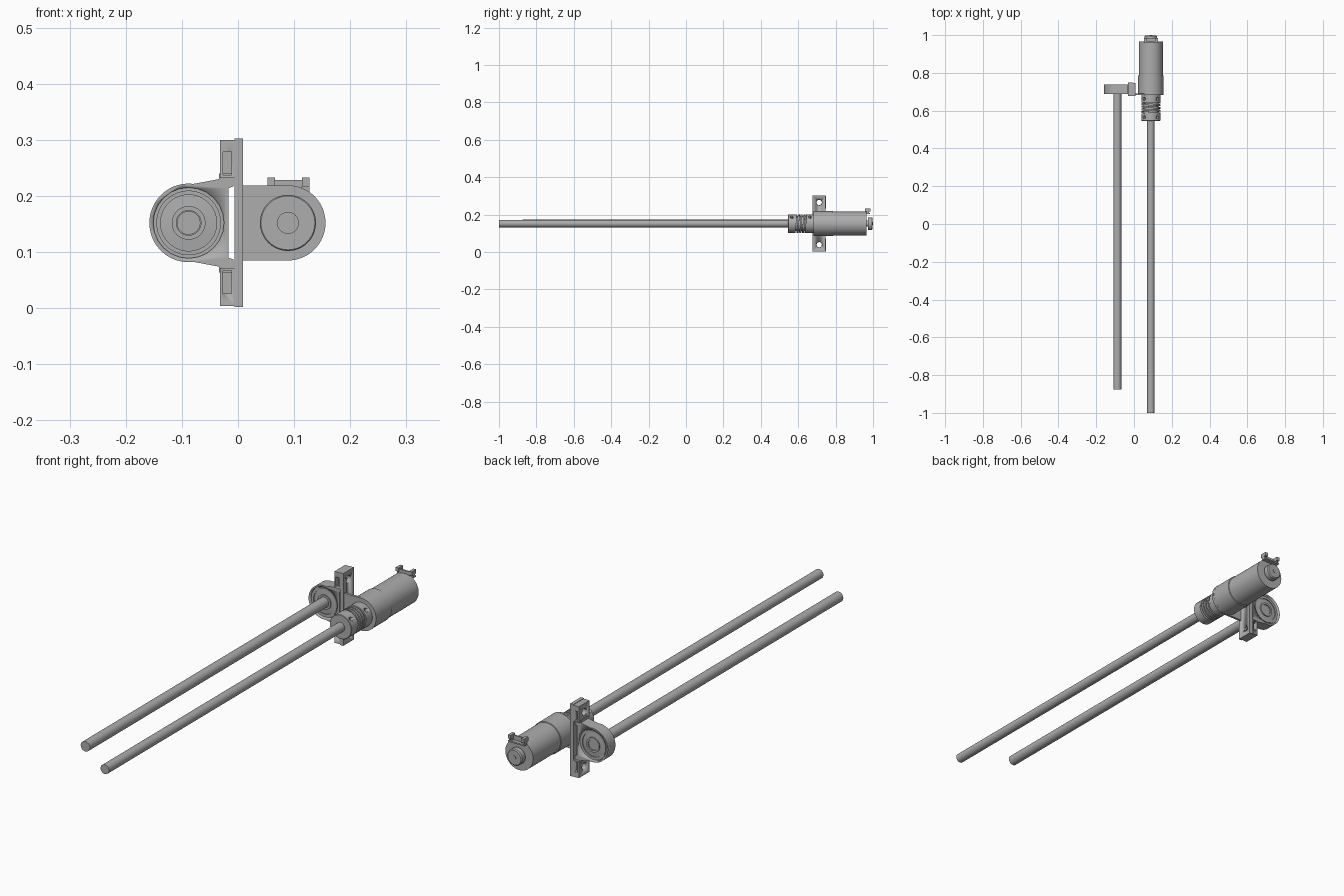
import bpy, bmesh, math
from mathutils import Matrix, Vector

if "Cube" in bpy.data.objects:
    bpy.data.objects.remove(bpy.data.objects["Cube"])

metal = bpy.data.materials.new("plain grey metal")
metal.use_nodes = True
GREY = (0.42, 0.42, 0.42, 1)
metal.diffuse_color = GREY
metal.node_tree.nodes["Principled BSDF"].inputs["Base Color"].default_value = GREY

AXIS_Z = 0.152      # height of both shafts
IDLER_X = -0.088    # bearing side
MOTOR_X = 0.089     # motor side
MID_Y = 0.712       # middle of the mounting flange


def finish(name, bm):
    bmesh.ops.recalc_face_normals(bm, faces=bm.faces)
    mesh = bpy.data.meshes.new(name)
    bm.to_mesh(mesh)
    bm.free()
    mesh.materials.append(metal)
    ob = bpy.data.objects.new(name, mesh)
    bpy.context.collection.objects.link(ob)
    bpy.ops.object.select_all(action='DESELECT')
    ob.select_set(True)
    bpy.context.view_layer.objects.active = ob
    bpy.ops.object.shade_smooth_by_angle(angle=math.radians(30))
    return ob


def lathe(name, x, profile, steps=48):
    """Revolve (radius, y) points about a shaft axis parallel to y."""
    bm = bmesh.new()
    rings = []
    for r, y in profile:
        rings.append([bm.verts.new((x + r * math.cos(a), y, AXIS_Z + r * math.sin(a)))
                      for a in (2 * math.pi * i / steps for i in range(steps))])
    for a, b in zip(rings, rings[1:]):
        for i in range(steps):
            j = (i + 1) % steps
            bm.faces.new((a[i], a[j], b[j], b[i]))
    bm.faces.new(rings[0])
    bm.faces.new(rings[-1])
    return finish(name, bm)


def extrude(name, outline, y0, y1):
    """Push an (x, z) outline from y0 to y1."""
    bm = bmesh.new()
    face = bm.faces.new([bm.verts.new((x, y0, z)) for x, z in outline])
    new = bmesh.ops.extrude_face_region(bm, geom=[face])["geom"]
    verts = [v for v in new if isinstance(v, bmesh.types.BMVert)]
    bmesh.ops.translate(bm, verts=verts, vec=(0, y1 - y0, 0))
    return finish(name, bm)


def box(name, x0, x1, y0, y1, z0, z1):
    return extrude(name, [(x0, z0), (x1, z0), (x1, z1), (x0, z1)], y0, y1)


def rod_cutter(centre, direction, radius, length):
    bm = bmesh.new()
    turn = Vector(direction).to_track_quat('Z', 'Y').to_matrix().to_4x4()
    bmesh.ops.create_cone(bm, cap_ends=True, segments=24, radius1=radius, radius2=radius,
                          depth=length, matrix=Matrix.Translation(centre) @ turn)
    return finish("cutter", bm)


def cut(ob, cutter):
    cutter.hide_render = True
    mod = ob.modifiers.new("cut", 'BOOLEAN')
    mod.operation, mod.object, mod.solver = 'DIFFERENCE', cutter, 'EXACT'
    bpy.context.view_layer.objects.active = ob
    bpy.ops.object.modifier_apply(modifier=mod.name)
    bpy.data.objects.remove(cutter)


def arc(x, r, start, end, n=32):
    angles = [math.radians(start + (end - start) * i / n) for i in range(n + 1)]
    return [(x + r * math.cos(a), AXIS_Z + r * math.sin(a)) for a in angles]


# Two long shafts
lathe("idler_shaft", IDLER_X, [(.021, -.875), (.021, .733)], 32)
lathe("drive_shaft", MOTOR_X, [(.0195, -1), (.0195, .56)], 32)

# Bearing housing: round shell with arms running to the flange
upper = [(-.034, .23), (-.034, .24), (-.008, .24), (-.008, .217), (-.017, .214)]
lower = [(x, 2 * AXIS_Z - z) for x, z in reversed(upper)]
housing = extrude("bearing_housing", arc(IDLER_X, .07, 277, 83) + upper + lower, .688, .738)
cut(housing, rod_cutter((IDLER_X, .713, AXIS_Z), (0, 1, 0), .063, .2))

# Bearing with raised races and a sunken seal, same on both faces
half = [(.022, .694), (.022, .689), (.030, .689), (.030, .694), (.050, .696),
        (.050, .692), (.0575, .692), (.0575, .695), (.0635, .695)]
lathe("bearing", IDLER_X, half + [(r, 1.426 - y) for r, y in reversed(half)], 64)

# Flange blocks with pockets front and back, and a cross hole
for side, sign in (("upper", 1), ("lower", -1)):
    zs = sorted(AXIS_Z + sign * d for d in (.080, .148))
    flange = box(side + "_flange", -.032, -.006, .678, .748, *zs)
    ps = sorted(AXIS_Z + sign * d for d in (.085, .126))
    for y0, y1 in ((.66, .696), (.730, .77)):
        cut(flange, box("cutter", -.027, -.012, y0, y1, *ps))
    cut(flange, rod_cutter((-.02, MID_Y, AXIS_Z + sign * .113), (1, 0, 0), .014, .1))

# Upright mounting plate with two bolt holes
plate = box("mounting_plate", -.006, .009, .677, .746, .002, .302)
for sign in (1, -1):
    cut(plate, rod_cutter((0, MID_Y, AXIS_Z + sign * .113), (1, 0, 0), .015, .1))

# Motor face plate
extrude("motor_face_plate", [(.009, AXIS_Z + .067), (.009, AXIS_Z - .067)]
        + arc(MOTOR_X, .067, -90, 90), .682, .692)

# Motor: gearbox, can and rear cap
lathe("motor", MOTOR_X, [(.0665, .69), (.0665, .785), (.0635, .786), (.0635, .966)], 64)
lathe("rear_cap", MOTOR_X, [(.016, .96), (.016, .974), (.034, .974), (.034, .994),
                            (.030, .998), (.008, .998), (.008, 1.0)])

# Rear connector: open socket with side walls
box("connector_floor", .053, .127, .966, .984, .203, .209)
box("connector_back", .066, .114, .962, .968, .203, .228)
for side, x in (("right", .053), ("left", .114)):
    box(side + "_connector_wall", x, x + .013, .958, .986, .217, .233)
    box(side + "_connector_leg", x, x + .013, .966, .978, .203, .218)

# Flexible coupling: solid collars, slim core and a helical band
lathe("coupling_core", MOTOR_X, [(.040, .58), (.040, .65)])
for name, y0, y1 in (("front_collar", .545, .585), ("rear_collar", .642, .683)):
    collar = lathe(name, MOTOR_X, [(.048, y0), (.050, y0 + .002), (.050, y1)])
    for dx in (1, -1):
        spot = (MOTOR_X + dx * .036, (y0 + y1) / 2, AXIS_Z + .036)
        cut(collar, rod_cutter(spot, (dx, 0, 1), .008, .03))

bm = bmesh.new()
TURNS, STEPS, PITCH = 4, 40, .0145
sections = []
for i in range(TURNS * STEPS + 1):
    a = 2 * math.pi * i / STEPS
    y = .581 + PITCH * i / STEPS
    sections.append([bm.verts.new((MOTOR_X + r * math.cos(a), y + d, AXIS_Z + r * math.sin(a)))
                     for r, d in ((.038, 0), (.050, 0), (.050, .009), (.038, .009))])
for a, b in zip(sections, sections[1:]):
    for i in range(4):
        j = (i + 1) % 4
        bm.faces.new((a[i], a[j], b[j], b[i]))
bm.faces.new(sections[0])
bm.faces.new(sections[-1])
finish("coupling_helix", bm)
